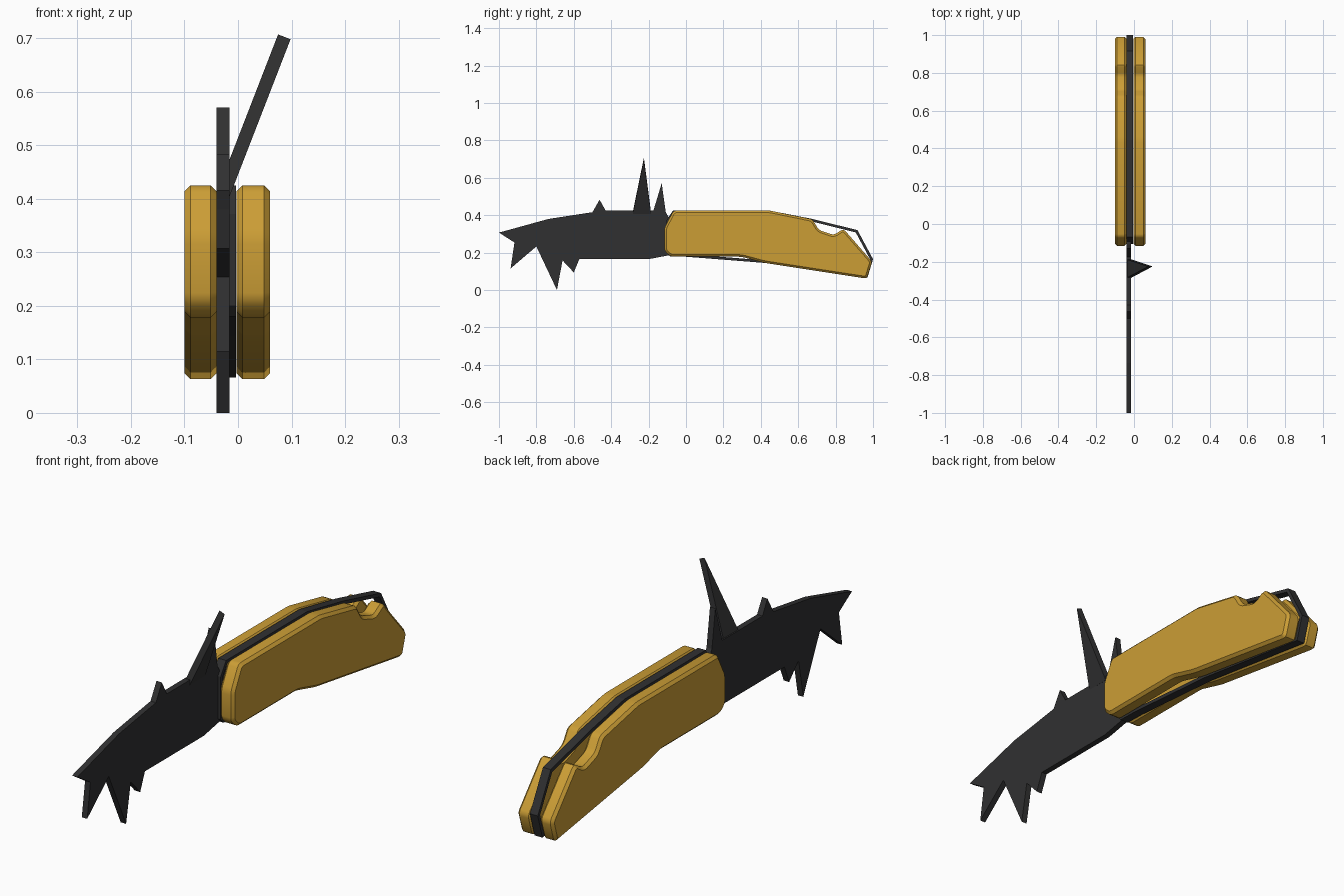
import bpy, bmesh, math
from mathutils import Vector

if "Cube" in bpy.data.objects:
    bpy.data.objects.remove(bpy.data.objects["Cube"])


def material(name, rgb):
    m = bpy.data.materials.new(name)
    m.diffuse_color = (*rgb, 1)
    m.use_nodes = True
    m.node_tree.nodes["Principled BSDF"].inputs["Base Color"].default_value = m.diffuse_color
    return m


GOLD = material("gold", (0.60, 0.34, 0.036))
BLACK = material("black", (0.030, 0.030, 0.031))


def finish(name, bm, mat):
    bmesh.ops.recalc_face_normals(bm, faces=bm.faces[:])
    me = bpy.data.meshes.new(name)
    bm.to_mesh(me)
    bm.free()
    me.materials.append(mat)
    ob = bpy.data.objects.new(name, me)
    bpy.context.collection.objects.link(ob)
    return ob


def prism(points, x0, x1):
    """Extrude a (y, z) profile from x0 to x1."""
    bm = bmesh.new()
    face = bm.faces.new([bm.verts.new((x0, y, z)) for y, z in points])
    ext = bmesh.ops.extrude_face_region(bm, geom=[face])["geom"]
    bmesh.ops.translate(bm, vec=(x1 - x0, 0, 0),
                        verts=[v for v in ext if isinstance(v, bmesh.types.BMVert)])
    bmesh.ops.recalc_face_normals(bm, faces=bm.faces[:])
    return bm


def inset(points, d):
    """Mitred inward offset of a clockwise (y, z) outline."""
    out, n = [], len(points)
    for i in range(n):
        p, a, b = (Vector(points[k % n]) for k in (i, i - 1, i + 1))
        u, v = (p - a).normalized(), (b - p).normalized()
        n1, n2 = Vector((u.y, -u.x)), Vector((v.y, -v.x))
        m = (n1 + n2).normalized()
        out.append(p + m * d / max(m.dot(n1), 0.4))
    return out


# Blade with jagged spikes
blade = [(-1, 0.307), (-0.735, 0.38), (-0.5, 0.416), (-0.462, 0.483), (-0.43, 0.425),
         (-0.174, 0.425), (-0.13, 0.571), (-0.108, 0.415), (-0.09, 0.385), (0.0, 0.37),
         (0.0, 0.2), (-0.08, 0.188), (-0.195, 0.166), (-0.57, 0.166), (-0.60, 0.094),
         (-0.66, 0.158), (-0.69, 0.0), (-0.80, 0.233), (-0.938, 0.115), (-0.917, 0.254)]
finish("blade", prism(blade, -0.04, -0.016), BLACK)

# Spike leaning out to the right of the blade spine
tilt = math.radians(21.2)
bm = prism([(-0.285, 0), (-0.225, 0.314), (-0.187, 0)], -0.0125, 0.0125)
for v in bm.verts:
    x, y, z = v.co
    v.co = (-0.027 + x * math.cos(tilt) + z * math.sin(tilt), y,
            0.41 - x * math.sin(tilt) + z * math.cos(tilt))
finish("leaning_spike", bm, BLACK)

# Thin hollow frame between the handle scales
outer = [(-0.105, 0.2), (-0.105, 0.372), (-0.07, 0.425), (0.446, 0.425), (0.676, 0.38),
         (0.917, 0.32), (1.0, 0.165), (0.97, 0.066), (0.42, 0.145), (0.0, 0.178),
         (-0.085, 0.18)]
inner = inset(outer, 0.014)
bm = bmesh.new()
loops = [[bm.verts.new((x, p[0], p[1])) for p in pts]
         for x, pts in ((-0.039, outer), (-0.004, outer), (-0.004, inner), (-0.039, inner))]
for k in range(4):
    a, b = loops[k], loops[(k + 1) % 4]
    for i in range(len(a)):
        j = (i + 1) % len(a)
        bm.faces.new((a[i], a[j], b[j], b[i]))
finish("handle_frame", bm, BLACK)

# Two handle scales: softened profile corners, chamfered rims
scale = [(-0.067, 0.425), (0.446, 0.425), (0.676, 0.378), (0.71, 0.321), (0.79, 0.294),
         (0.842, 0.327), (0.995, 0.152), (0.967, 0.061), (0.42, 0.145), (0.297, 0.178),
         (-0.08, 0.178), (-0.116, 0.21), (-0.116, 0.33)]
for name, x0, x1 in (("left_scale", -0.10, -0.04), ("right_scale", -0.003, 0.06)):
    bm = prism(scale, x0, x1)
    side = [e for e in bm.edges if abs(e.verts[0].co.x - e.verts[1].co.x) > 0.01]
    bmesh.ops.bevel(bm, geom=side, offset=0.014, segments=2, profile=0.5,
                    affect='EDGES', clamp_overlap=True)
    rim = [e for e in bm.edges if abs(e.verts[0].co.x - e.verts[1].co.x) < 0.001]
    bmesh.ops.bevel(bm, geom=rim, offset=0.011, segments=1, profile=0.5,
                    affect='EDGES', clamp_overlap=True)
    ob = finish(name, bm, GOLD)
    bpy.ops.object.select_all(action='DESELECT')
    ob.select_set(True)
    bpy.context.view_layer.objects.active = ob
    bpy.ops.object.shade_smooth_by_angle(angle=math.radians(35))
